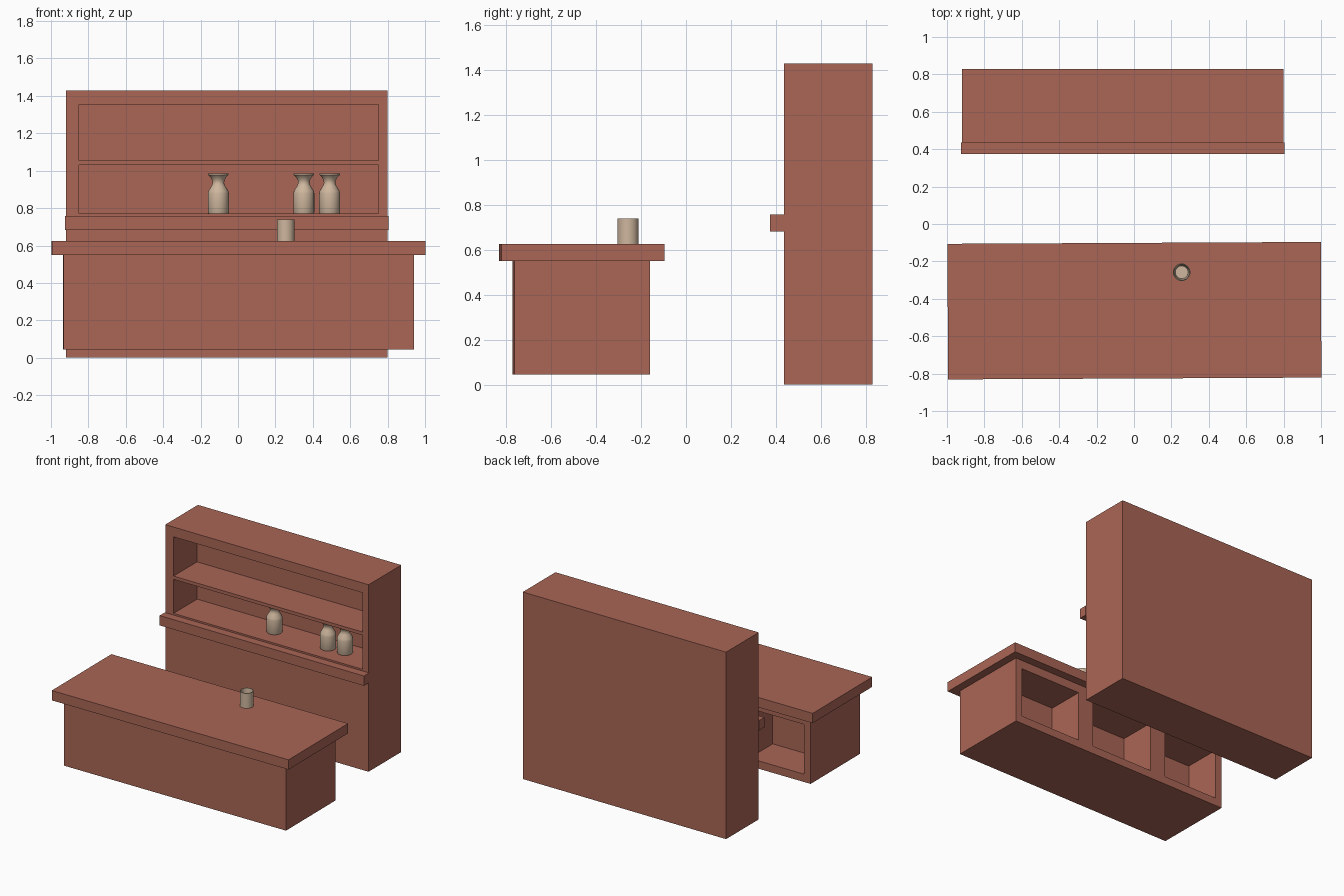
import bpy, bmesh, math
from mathutils import Matrix, Vector

if "Cube" in bpy.data.objects:
    bpy.data.objects.remove(bpy.data.objects["Cube"])


def material(name, rgb):
    m = bpy.data.materials.new(name)
    m.diffuse_color = (*rgb, 1)
    m.use_nodes = True
    m.node_tree.nodes["Principled BSDF"].inputs["Base Color"].default_value = m.diffuse_color
    return m


WOOD = material("red_brown_wood", (0.40, 0.132, 0.092))
CLAY = material("pale_clay", (0.62, 0.47, 0.34))


def add_object(name, bm, mat):
    mesh = bpy.data.meshes.new(name)
    bm.to_mesh(mesh)
    bm.free()
    mesh.materials.append(mat)
    ob = bpy.data.objects.new(name, mesh)
    bpy.context.collection.objects.link(ob)
    return ob


def box(name, lo, hi, holes=(), side=-1, depth=0.285):
    """Box with rectangular recesses (x0, x1, z0, z1) in its front (-1) or back (+1)."""
    lo, hi = Vector(lo), Vector(hi)
    bm = bmesh.new()
    bmesh.ops.create_cube(bm, size=1)
    bmesh.ops.scale(bm, vec=hi - lo, verts=bm.verts)
    bmesh.ops.translate(bm, vec=(lo + hi) / 2, verts=bm.verts)
    for axis, (a, b) in ((Vector((1, 0, 0)), (0, 1)), (Vector((0, 0, 1)), (2, 3))):
        for c in sorted({h[i] for h in holes for i in (a, b)}):
            bmesh.ops.bisect_plane(bm, geom=bm.verts[:] + bm.edges[:] + bm.faces[:],
                                   plane_co=axis * c, plane_no=axis)
    bm.normal_update()
    cells = []
    for f in bm.faces:
        c = f.calc_center_median()
        if f.normal.y * side > 0.9 and any(
                h[0] < c.x < h[1] and h[2] < c.z < h[3] for h in holes):
            cells.append(f)
    if cells:
        bmesh.ops.inset_individual(bm, faces=cells, thickness=0, depth=-depth)
    return add_object(name, bm, WOOD)


def lathe(name, profile, loc, steps=24):
    """Revolve an (r, z) profile; it starts and ends on the axis."""
    bm = bmesh.new()
    vs = [bm.verts.new((r, 0, z)) for r, z in profile]
    es = [bm.edges.new(p) for p in zip(vs, vs[1:])]
    bmesh.ops.spin(bm, geom=vs + es, cent=(0, 0, 0), axis=(0, 0, 1),
                   angle=2 * math.pi, steps=steps, use_duplicate=False)
    bmesh.ops.remove_doubles(bm, verts=bm.verts, dist=0.0005)
    bmesh.ops.recalc_face_normals(bm, faces=bm.faces)
    ob = add_object(name, bm, CLAY)
    ob.location = loc
    bpy.ops.object.select_all(action='DESELECT')
    bpy.context.view_layer.objects.active = ob
    ob.select_set(True)
    bpy.ops.object.shade_smooth_by_angle(angle=math.radians(35))
    return ob


# Back cabinet with two display shelves and a ledge
box("back_cabinet", (-0.92, 0.435, 0), (0.80, 0.83, 1.43),
    [(-0.85, 0.75, 0.77, 1.03), (-0.85, 0.75, 1.055, 1.355)])
box("cabinet_ledge", (-0.924, 0.373, 0.682), (0.804, 0.436, 0.757))

# Bar counter, open at the back, turned very slightly
bar_parts = [
    box("counter_body", (-0.937, -0.768, 0.045), (0.937, -0.164, 0.55),
        [(x0, x1, 0.105, 0.485) for x0, x1 in
         ((-0.88, -0.42), (-0.29, 0.235), (0.365, 0.88))], side=1),
    box("counter_top", (-0.998, -0.826, 0.55), (0.998, -0.101, 0.625)),
]
for ob in bar_parts:
    ob.data.transform(Matrix.Rotation(0.005, 4, 'Z'))

# Bottles on the lower shelf
bottle = [(0, 0), (0.053, 0), (0.056, 0.006), (0.056, 0.108), (0.053, 0.122),
          (0.037, 0.148), (0.031, 0.162), (0.032, 0.178), (0.042, 0.196),
          (0.055, 0.208), (0.055, 0.214), (0.048, 0.214), (0.034, 0.196),
          (0.024, 0.170), (0, 0.165)]
for i, (x, y) in enumerate(((-0.105, 0.59), (0.352, 0.585), (0.49, 0.592))):
    lathe(f"bottle_{i + 1}", bottle, (x, y, 0.77))

# Cup on the counter
lathe("cup", [(0, 0), (0.047, 0), (0.047, 0.115), (0.042, 0.115),
              (0.034, 0.02), (0, 0.02)], (0.255, -0.258, 0.625))
